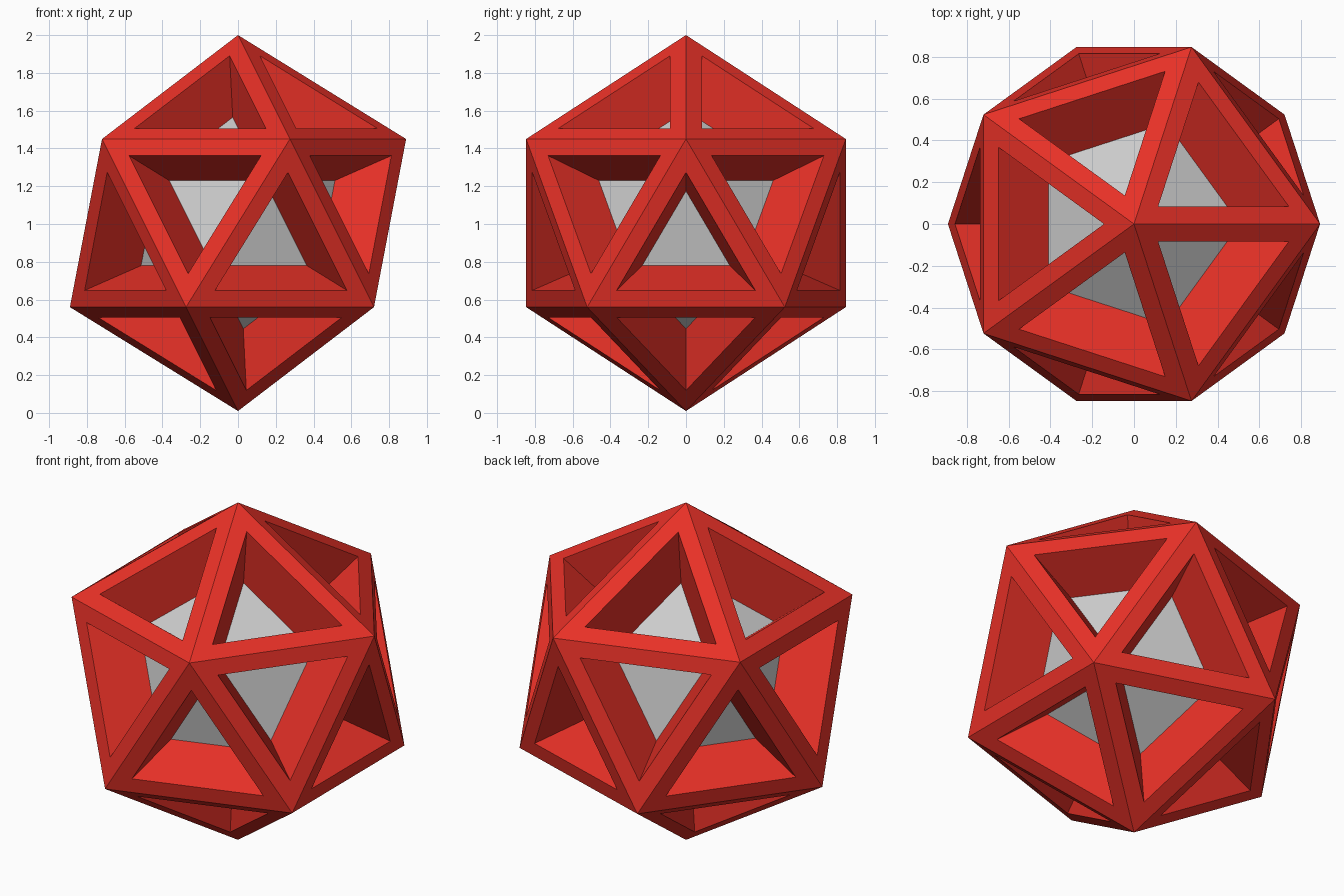
import bpy, bmesh

if "Cube" in bpy.data.objects:
    bpy.data.objects.remove(bpy.data.objects["Cube"])

R = 0.995          # icosahedron radius
CENTRE_Z = 1.005
CORE = 0.632       # core size relative to the frame


def add_object(name, bm):
    mesh = bpy.data.meshes.new(name)
    bm.to_mesh(mesh)
    bm.free()
    obj = bpy.data.objects.new(name, mesh)
    obj.location.z = CENTRE_Z
    bpy.context.collection.objects.link(obj)
    return obj


def icosahedron(radius):
    bm = bmesh.new()
    bmesh.ops.create_icosphere(bm, subdivisions=1, radius=radius)
    return bm


# Frame: inset every face, then sink a tapered opening towards the centre
bm = icosahedron(R)
panels = list(bm.faces)
bmesh.ops.inset_individual(bm, faces=panels, thickness=0.09, use_even_offset=True)
sunk = bmesh.ops.extrude_discrete_faces(bm, faces=panels)["faces"]
for face in sunk:
    for v in face.verts:
        v.co *= CORE
bmesh.ops.delete(bm, geom=sunk, context='FACES_ONLY')
frame = add_object("triangular_frame", bm)
red = bpy.data.materials.new("red")
red.diffuse_color = (0.8, 0.03, 0.02, 1)
red.use_nodes = True
red.node_tree.nodes["Principled BSDF"].inputs["Base Color"].default_value = red.diffuse_color
frame.data.materials.append(red)

# Solid grey core seen through the openings
add_object("inner_core", icosahedron(R * CORE))
